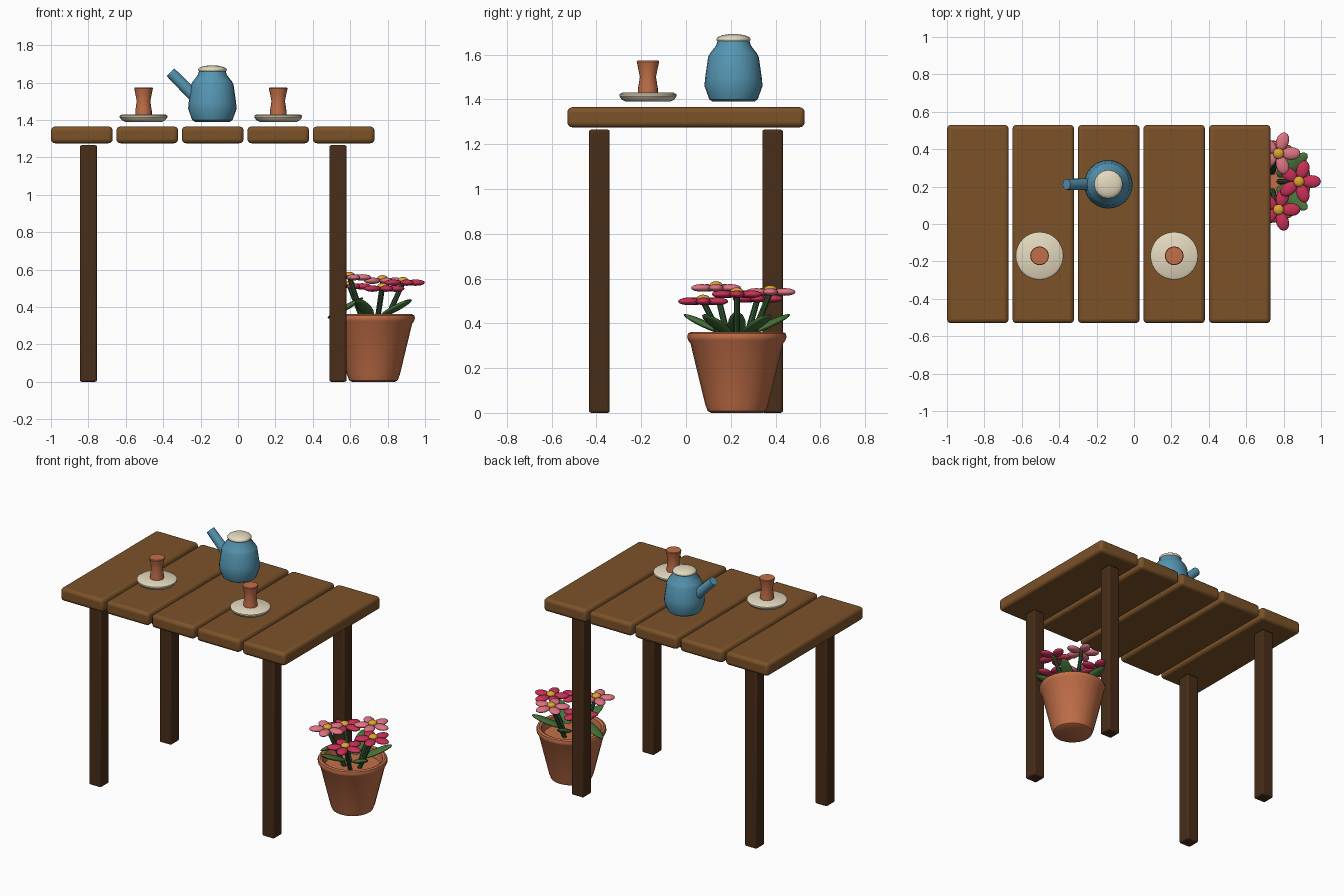
import bpy, math
from mathutils import Vector, Matrix

if "Cube" in bpy.data.objects:
    bpy.data.objects.remove(bpy.data.objects["Cube"])

# Colours
def mat(name, r, g, b):
    m = bpy.data.materials.new(name)
    m.diffuse_color = (r, g, b, 1)
    m.use_nodes = True
    m.node_tree.nodes["Principled BSDF"].inputs["Base Color"].default_value = m.diffuse_color
    return m

PLANK = mat("plank brown", 0.20, 0.085, 0.022)
LEG = mat("dark brown", 0.065, 0.026, 0.009)
BLUE = mat("teapot blue", 0.09, 0.30, 0.44)
CREAM = mat("cream", 0.78, 0.70, 0.52)
CLAY = mat("terracotta", 0.54, 0.16, 0.065)
CRIMSON = mat("crimson", 0.58, 0.03, 0.095)
PINK = mat("pink", 0.74, 0.18, 0.23)
YELLOW = mat("yellow", 0.74, 0.37, 0.03)
LEAF = mat("leaf green", 0.06, 0.17, 0.04)
STEM = mat("stem green", 0.025, 0.085, 0.03)


def finish(name, m, angle=35):
    o = bpy.context.object
    o.name = name
    o.data.materials.append(m)
    bpy.ops.object.shade_smooth_by_angle(angle=math.radians(angle))
    return o


def box(name, m, lo, hi, bevel):
    lo, hi = Vector(lo), Vector(hi)
    bpy.ops.mesh.primitive_cube_add(size=1, location=(lo + hi) / 2)
    o = bpy.context.object
    o.data.transform(Matrix.Diagonal((*(hi - lo), 1)))
    b = o.modifiers.new("bevel", 'BEVEL')
    b.width, b.segments = bevel, 3
    return finish(name, m)


def lathe(name, m, profile, loc, n=24):
    """Turn (radius, z) points around the vertical axis, with capped ends."""
    verts, faces = [], []
    for r, z in profile:
        for i in range(n):
            a = 2 * math.pi * i / n
            verts.append((r * math.cos(a), r * math.sin(a), z))
    for k in range(len(profile) - 1):
        for i in range(n):
            j = (i + 1) % n
            faces.append((k*n + i, k*n + j, k*n + n + j, k*n + n + i))
    faces.append(tuple(reversed(range(n))))
    faces.append(tuple(range(len(verts) - n, len(verts))))
    me = bpy.data.meshes.new(name)
    me.from_pydata(verts, [], faces)
    o = bpy.data.objects.new(name, me)
    o.location = loc
    bpy.context.collection.objects.link(o)
    bpy.ops.object.select_all(action='DESELECT')
    bpy.context.view_layer.objects.active = o
    o.select_set(True)
    return finish(name, m)


def ellipsoid(name, m, loc, radii, yaw=0, tilt=0):
    """Ellipsoid whose long x axis points along yaw and rises by tilt."""
    bpy.ops.mesh.primitive_uv_sphere_add(segments=16, ring_count=10, radius=1,
                                         location=loc, rotation=(0, -tilt, yaw))
    bpy.context.object.data.transform(Matrix.Diagonal((*radii, 1)))
    return finish(name, m, 60)


def rod(name, m, p, q, r1, r2, n=12):
    p, q = Vector(p), Vector(q)
    d = q - p
    bpy.ops.mesh.primitive_cone_add(vertices=n, radius1=r1, radius2=r2, depth=d.length,
                                    location=(p + q) / 2,
                                    rotation=d.to_track_quat('Z', 'Y').to_euler())
    return finish(name, m)


# Table
for i in range(5):
    x = -1 + 0.35 * i
    box(f"plank_{i + 1}", PLANK, (x, -0.53, 1.275), (x + 0.33, 0.53, 1.365), 0.022)
for side, x in (("left", -0.80), ("right", 0.534)):
    for end, y in (("front", -0.387), ("back", 0.387)):
        box(f"{end}_{side}_leg", LEG, (x - 0.046, y - 0.046, 0),
            (x + 0.046, y + 0.046, 1.265), 0.01)

# Teapot
tx, ty = -0.137, 0.212
lathe("teapot_body", BLUE, [(0.093, 1.39), (0.108, 1.40), (0.13, 1.46), (0.126, 1.50),
                            (0.113, 1.59), (0.105, 1.605), (0.078, 1.64), (0.07, 1.665)],
      (tx, ty, 0))
ellipsoid("teapot_lid", CREAM, (tx, ty, 1.668), (0.077, 0.077, 0.024))
rod("teapot_spout", BLUE, (-0.20, ty, 1.492), (-0.361, ty, 1.655), 0.033, 0.029, 16)

# Cups on saucers
for side, x in (("left", -0.505), ("right", 0.215)):
    lathe(f"{side}_saucer", CREAM, [(0.1, 1.39), (0.118, 1.40), (0.128, 1.415),
                                    (0.127, 1.423), (0.115, 1.43)], (x, -0.17, 0), 32)
    lathe(f"{side}_cup", CLAY, [(0.044, 1.425), (0.044, 1.45), (0.036, 1.50),
                                (0.045, 1.545), (0.05, 1.568), (0.047, 1.573)],
          (x, -0.17, 0), 20)

# Flower pot
px, py = 0.724, 0.227
lathe("flower_pot", CLAY, [(0.115, 0), (0.13, 0.008), (0.142, 0.04), (0.207, 0.31),
                           (0.218, 0.325), (0.222, 0.34), (0.218, 0.355), (0.205, 0.361),
                           (0.19, 0.353), (0.178, 0.30)], (px, py, 0))

# Five flowers in a ring, each with five petals
flowers = [(CRIMSON, 0.53), (PINK, 0.54), (CRIMSON, 0.51), (PINK, 0.558), (CRIMSON, 0.498)]
for k, (colour, z) in enumerate(flowers):
    a = math.radians(72 * k)
    fx, fy = px + 0.158 * math.cos(a), py + 0.158 * math.sin(a)
    rod(f"stem_{k + 1}", STEM, (px + 0.05 * math.cos(a), py + 0.05 * math.sin(a), 0.29),
        (fx, fy, z), 0.015, 0.013, 8)
    ellipsoid(f"flower_{k + 1}_centre", YELLOW, (fx, fy, z + 0.012), (0.029, 0.029, 0.018))
    for j in range(5):
        b = math.radians(72 * j)
        ellipsoid(f"flower_{k + 1}_petal_{j + 1}", colour,
                  (fx + 0.067 * math.cos(b), fy + 0.067 * math.sin(b), z),
                  (0.05, 0.034, 0.017), b)

# Leaves between the flowers; the back-left one droops
for k in range(5):
    a = math.radians(36 + 72 * k)
    tilt = math.radians(-30 if k == 2 else 24)
    ellipsoid(f"leaf_{k + 1}", LEAF,
              (px + 0.15 * math.cos(a), py + 0.15 * math.sin(a), 0.395),
              (0.11, 0.04, 0.015), a, tilt)
